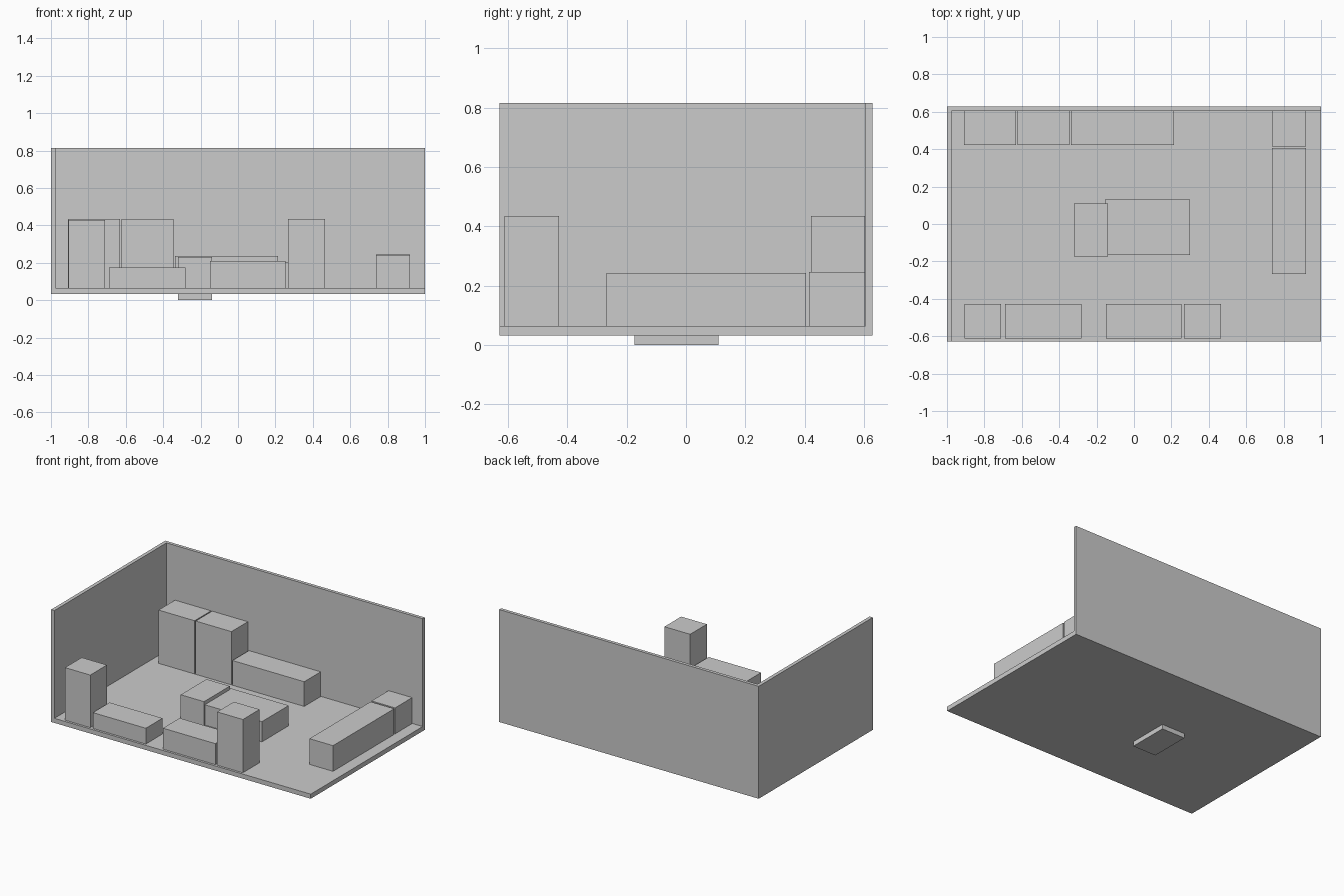
import bpy

cube = bpy.data.objects.get("Cube")
if cube:
    bpy.data.objects.remove(cube, do_unlink=True)

grey = bpy.data.materials.new("plain_grey")
grey.use_nodes = True
colour = (0.6, 0.6, 0.6, 1)
grey.diffuse_color = colour
grey.node_tree.nodes["Principled BSDF"].inputs["Base Color"].default_value = colour


def box(name, x, y, z):
    """Add a box spanning the (low, high) range on each axis."""
    spans = (x, y, z)
    bpy.ops.mesh.primitive_cube_add(size=1, location=[(a + b) / 2 for a, b in spans])
    ob = bpy.context.object
    ob.name = name
    ob.scale = [b - a for a, b in spans]
    bpy.ops.object.transform_apply(location=False, rotation=False, scale=True)
    ob.data.materials.append(grey)
    return ob


# Room shell
HALF_Y = 0.628
WALL_X, WALL_Y = -0.975, 0.605
BASE, FLOOR, TOP = 0.032, 0.064, 0.815
box("floor", (WALL_X, 1), (-HALF_Y, WALL_Y), (BASE, FLOOR))
box("back_wall", (WALL_X, 1), (WALL_Y, HALF_Y), (BASE, TOP))
box("side_wall", (-1, WALL_X), (-HALF_Y, HALF_Y), (BASE, TOP))

# Units along the back wall
BACK = (0.422, 0.603)
box("back_tall_unit_outer", (-0.908, -0.63), BACK, (FLOOR, 0.435))
box("back_tall_unit_inner", (-0.622, -0.346), BACK, (FLOOR, 0.435))
box("back_counter", (-0.338, 0.215), BACK, (FLOOR, 0.236))

# Counter along the open side
SIDE = (0.738, 0.92)
box("corner_counter", SIDE, (0.415, 0.603), (FLOOR, 0.245))
box("side_counter", SIDE, (-0.268, 0.405), (FLOOR, 0.243))

# Central pair, the narrow one reaching through the floor
box("centre_narrow_unit", (-0.32, -0.14), (-0.174, 0.11), (0, 0.23))
box("centre_wide_unit", (-0.155, 0.3), (-0.165, 0.13), (FLOOR, 0.205))

# Units along the front edge
FRONT = (-0.612, -0.428)
box("front_tall_unit_outer", (-0.905, -0.71), FRONT, (FLOOR, 0.43))
box("front_low_bench", (-0.69, -0.282), FRONT, (FLOOR, 0.174))
box("front_counter", (-0.15, 0.254), FRONT, (FLOOR, 0.21))
box("front_tall_unit_inner", (0.268, 0.466), FRONT, (FLOOR, 0.435))
